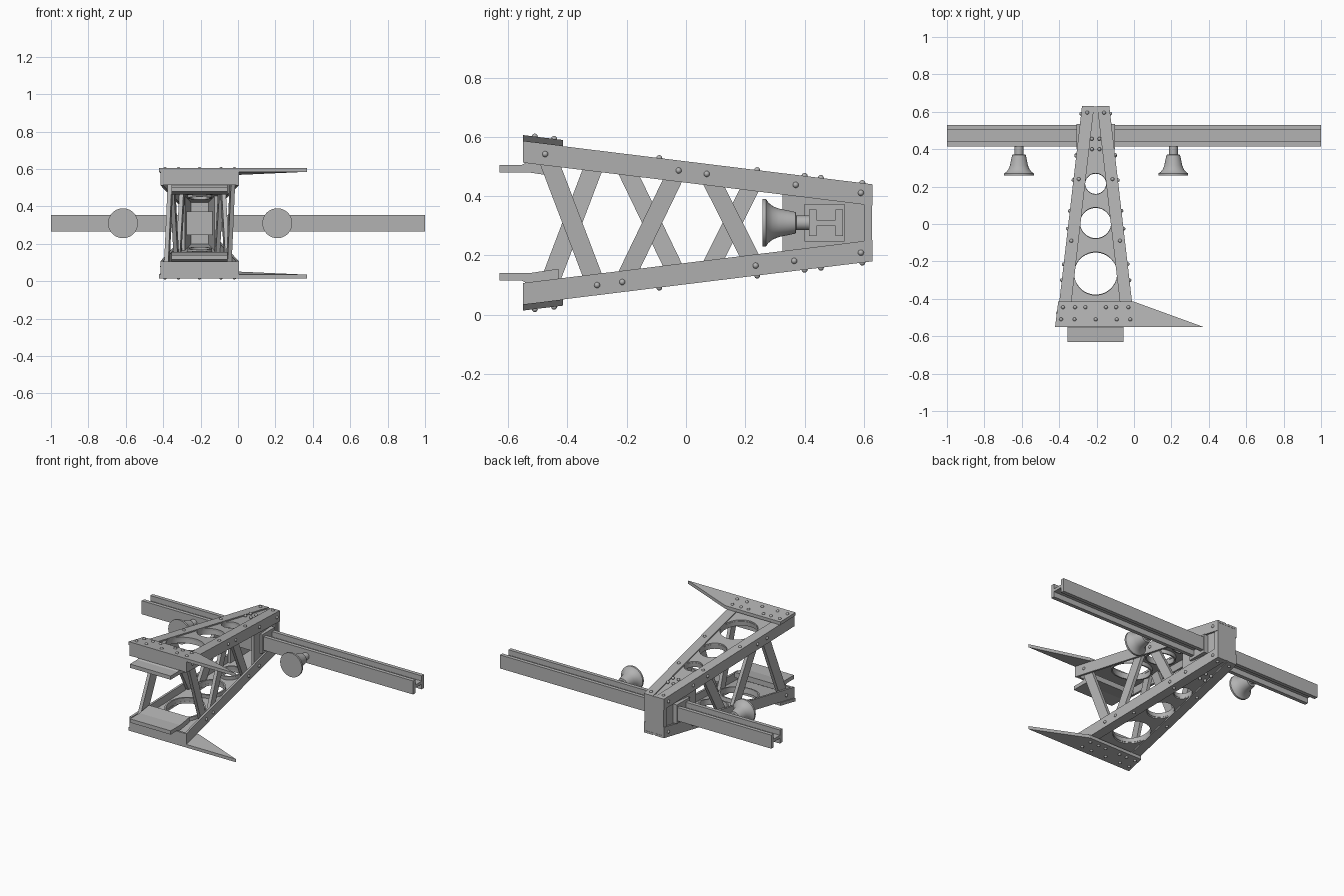
import bpy, bmesh, math
from mathutils import Vector, Matrix

cube = bpy.data.objects.get("Cube")
if cube:
    bpy.data.objects.remove(cube, do_unlink=True)

CX, CZ = -0.205, 0.31          # axis of the tapered arm
Y0, Y1 = -0.55, 0.63           # arm front and back
T = 0.014                      # sheet thickness

steel = bpy.data.materials.new("grey_steel")
steel.use_nodes = True
steel.diffuse_color = (0.45, 0.45, 0.45, 1)
steel.node_tree.nodes["Principled BSDF"].inputs["Base Color"].default_value = (0.45, 0.45, 0.45, 1)


def half_x(y):
    return 0.21 - 0.116 * (y - Y0)


def half_z(y):
    return 0.275 - 0.123 * (y - Y0)


def finish(name, bm, smooth=False):
    bmesh.ops.recalc_face_normals(bm, faces=bm.faces)
    mesh = bpy.data.meshes.new(name)
    bm.to_mesh(mesh)
    bm.free()
    mesh.materials.append(steel)
    ob = bpy.data.objects.new(name, mesh)
    bpy.context.collection.objects.link(ob)
    if smooth:
        bpy.ops.object.select_all(action='DESELECT')
        ob.select_set(True)
        bpy.context.view_layer.objects.active = ob
        bpy.ops.object.shade_smooth_by_angle(angle=math.radians(40))
    return ob


def loft(name, ring_a, ring_b, sx=1, sz=1):
    """Solid between two matching outlines given as (u, y, w) about the arm axis."""
    bm = bmesh.new()
    a, b = [[bm.verts.new((CX + sx * u, y, CZ + sz * w)) for u, y, w in ring]
            for ring in (ring_a, ring_b)]
    bm.faces.new(a)
    bm.faces.new(b[::-1])
    for i in range(len(a)):
        j = (i + 1) % len(a)
        bm.faces.new((a[i], b[i], b[j], a[j]))
    return finish(name, bm)


def lathe(name, profile, matrix, closed=False, steps=40):
    """Revolve (radius, height) points about the local z axis."""
    bm = bmesh.new()
    verts = [bm.verts.new((r, 0, h)) for r, h in profile]
    pairs = list(zip(verts, verts[1:] + verts[:1]))
    edges = [bm.edges.new(p) for p in (pairs if closed else pairs[:-1])]
    bmesh.ops.spin(bm, geom=verts + edges, cent=(0, 0, 0), axis=(0, 0, 1),
                   angle=math.tau, steps=steps)
    bmesh.ops.remove_doubles(bm, verts=bm.verts, dist=0.0002)
    bm.transform(matrix)
    return finish(name, bm, True)


# Four corner angle rails
def rail_section(y):
    x, z, f = half_x(y), half_z(y), 0.065
    return [(x, y, z), (x, y, z - 0.072), (x - T, y, z - 0.072),
            (x - T, y, z - T), (x - f, y, z - T), (x - f, y, z)]


for sx, side in ((1, "left"), (-1, "right")):
    for sz, level in ((1, "upper"), (-1, "lower")):
        loft(f"{level}_{side}_rail", rail_section(Y0), rail_section(Y1), sx, sz)

# Upper and lower web plates with round lightening holes
holes = [(-0.265, 0.115), (0.005, 0.083), (0.215, 0.056)]
cutters = []
for y, r in holes:
    bpy.ops.mesh.primitive_cylinder_add(vertices=48, radius=r, depth=1, location=(CX, y, CZ))
    cutter = bpy.context.object
    cutter.name = "hole_cutter"
    cutters.append(cutter)


def plate_section(y):
    x, z = half_x(y) - T, half_z(y) - T * 0.6
    return [(x, y, z), (-x, y, z), (-x, y, z - T), (x, y, z - T)]


for sz, level in ((1, "upper"), (-1, "lower")):
    plate = loft(f"{level}_web_plate", plate_section(Y0 + 0.01), plate_section(Y1 - 0.01), 1, sz)
    bpy.context.view_layer.objects.active = plate
    for cutter in cutters:
        mod = plate.modifiers.new("hole", 'BOOLEAN')
        mod.operation = 'DIFFERENCE'
        mod.object = cutter
        bpy.ops.object.modifier_apply(modifier=mod.name)
    # Collars around the holes
    for y, r in holes:
        w = half_z(y) - T - 0.018
        m = Matrix.Translation((CX, y, CZ + sz * w)) @ Matrix.Rotation(sz * 0.122, 4, 'X').inverted()
        lathe(f"{level}_hole_collar",
              [(r, -0.015), (r + 0.01, -0.015), (r + 0.01, 0.015), (r, 0.015)], m, True, 48)
for cutter in cutters:
    bpy.data.objects.remove(cutter, do_unlink=True)

# Front header, finned cap plate and bent tongue, above and below
for sz, level in ((1, "upper"), (-1, "lower")):
    head = lambda y: [(u, y, w) for u, w in ((-0.208, 0.205), (0.208, 0.205), (0.208, 0.275), (-0.208, 0.275))]
    loft(f"{level}_header", head(Y0), head(Y0 + T), 1, sz)
    outline = [(-0.217, Y0), (0.575, Y0), (0.204, -0.415), (-0.2, -0.415)]
    cap = lambda lift: [(u, y, half_z(y) + lift) for u, y in outline]
    loft(f"{level}_fin_plate", cap(0), cap(0.021), 1, sz)
    bend = [(-0.63, 0.17), (-0.63, 0.195), (-0.555, 0.195), (-0.535, 0.205),
            (-0.43, 0.19), (-0.43, 0.155), (-0.53, 0.17)]
    tongue = lambda u: [(u, y, w) for y, w in bend]
    loft(f"{level}_tongue", tongue(-0.15), tongue(0.15), 1, sz)

# Zigzag side braces, opposite diagonals on each side
for sx, side in ((1, "left"), (-1, "right")):
    flip = -sx
    for low, high in ((-0.475, -0.30), (-0.025, -0.215), (0.07, 0.235)):
        def bar(depth):
            ends = [(low - 0.034, low, -1), (low + 0.034, low, -1),
                    (high + 0.034, high, 1), (high - 0.034, high, 1)]
            return [(half_x(y) - depth, y, s * (half_z(yc) - 0.025)) for y, yc, s in ends]
        loft(f"{side}_brace", bar(T), bar(T + 0.022), sx, flip)

# Back end: side gussets and closing plate
for sx, side in ((1, "left"), (-1, "right")):
    def gusset(depth):
        return [(half_x(y) - depth, y, s * (half_z(y) - T))
                for y, s in ((0.325, -1), (0.625, -1), (0.625, 1), (0.325, 1))]
    loft(f"{side}_gusset", gusset(0.012), gusset(0.03), sx)


def end_section(y):
    x, z = half_x(y) - 0.004, half_z(y) - 0.004
    return [(-x, y, -z), (x, y, -z), (x, y, z), (-x, y, z)]


loft("end_plate", end_section(0.6), end_section(Y1 - 0.002))


# Cross beam with H section, and its socket
def h_section(x):
    pts = [(0.415, -0.045), (0.44, -0.045), (0.44, -0.01), (0.505, -0.01), (0.505, -0.045),
           (0.53, -0.045), (0.53, 0.045), (0.505, 0.045), (0.505, 0.01), (0.44, 0.01),
           (0.44, 0.045), (0.415, 0.045)]
    return [(x - CX, y, w) for y, w in pts]


def socket_section(u):
    return [(u, y, w) for y, w in ((0.4, -0.063), (0.535, -0.063), (0.535, 0.063), (0.4, 0.063))]


loft("cross_beam", h_section(-1), h_section(1))
loft("beam_socket", socket_section(-0.103), socket_section(0.103))

# Flared bells on the beam front
bell = [(0, 0), (0.08, 0), (0.08, 0.012), (0.068, 0.02), (0.056, 0.035), (0.048, 0.055),
        (0.042, 0.085), (0.036, 0.112), (0.024, 0.114), (0.024, 0.16), (0, 0.16)]
for x in (-0.615, 0.21):
    lathe("bell", bell, Matrix.Translation((x, 0.258, CZ)) @ Matrix.Rotation(-math.pi / 2, 4, 'X'))

# Rivets
spots = []
for sz in (1, -1):
    caps = [(u, -0.445) for u in (0.175, 0.11, 0.055)] + [(u, -0.51) for u in (0.185, 0.113, 0)]
    flanges = [(0.13, -0.09), (0.09, 0.24), (0.02, 0.4), (0.02, 0.455), (0.045, 0.595)]
    for group, lift in ((caps, 0.021), (flanges, 0)):
        for u, y in group:
            for sx in ((1, -1) if u else (1,)):
                spots.append((sx * u, y, sz * (half_z(y) + lift)))
for sx in (1, -1):
    for s, ys in ((1, (-0.30, -0.215, 0.235, 0.365, 0.59)), (-1, (-0.475, -0.025, 0.07, 0.37, 0.59))):
        for y in ys:
            spots.append((sx * half_x(y), y, -sx * s * (half_z(y) - 0.034)))
bm = bmesh.new()
for u, y, w in spots:
    bmesh.ops.create_uvsphere(bm, u_segments=12, v_segments=8, radius=0.01,
                              matrix=Matrix.Translation((CX + u, y, CZ + w)))
finish("rivets", bm, True)
